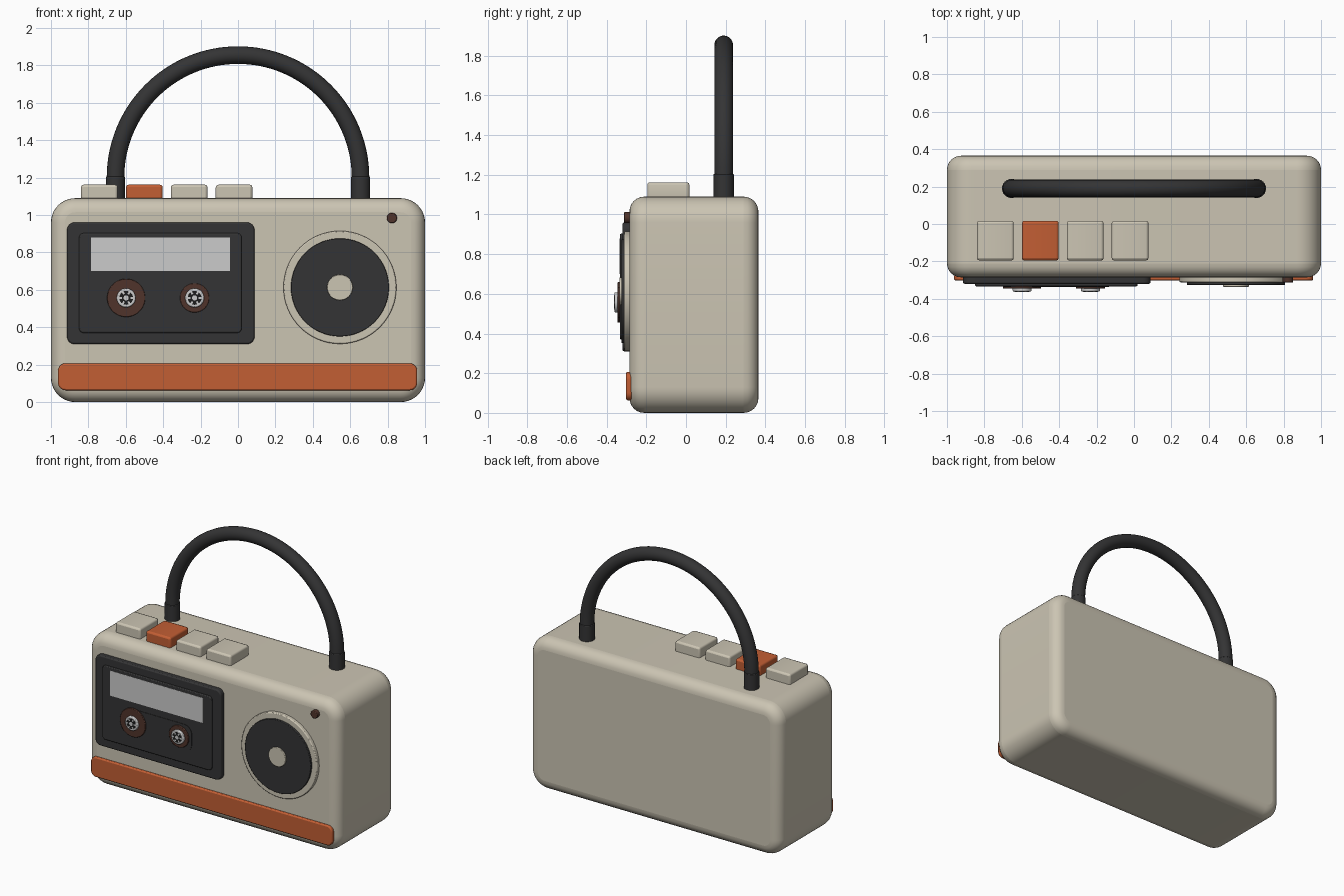
import bpy, bmesh, math
from mathutils import Matrix, Vector

if "Cube" in bpy.data.objects:
    bpy.data.objects.remove(bpy.data.objects["Cube"])


def material(name, rgb):
    m = bpy.data.materials.new(name)
    m.diffuse_color = (*rgb, 1)
    m.use_nodes = True
    m.node_tree.nodes["Principled BSDF"].inputs["Base Color"].default_value = m.diffuse_color
    return m


CREAM = material("cream", (0.60, 0.555, 0.45))
ORANGE = material("orange", (0.54, 0.112, 0.034))
DARK = material("charcoal", (0.034, 0.034, 0.035))
BLACK = material("black", (0.012, 0.012, 0.012))
BROWN = material("brown", (0.08, 0.034, 0.024))
GREY = material("light_grey", (0.60, 0.60, 0.60))


def finish(name, bm, mat, bevel=0, segs=2):
    bmesh.ops.recalc_face_normals(bm, faces=bm.faces)
    me = bpy.data.meshes.new(name)
    bm.to_mesh(me)
    bm.free()
    ob = bpy.data.objects.new(name, me)
    bpy.context.collection.objects.link(ob)
    me.materials.append(mat)
    if bevel:
        mod = ob.modifiers.new("Bevel", 'BEVEL')
        mod.width, mod.segments = bevel, segs
        mod.limit_method, mod.angle_limit = 'ANGLE', math.radians(60)
    bpy.ops.object.select_all(action='DESELECT')
    ob.select_set(True)
    bpy.context.view_layer.objects.active = ob
    bpy.ops.object.shade_smooth_by_angle(angle=math.radians(35))
    return ob


def prism(name, pts, y0, y1, mat, bevel=0, segs=2):
    """Extrude an (x, z) outline from y0 to y1."""
    bm = bmesh.new()
    face = bm.faces.new([bm.verts.new((x, y0, z)) for x, z in pts])
    ext = bmesh.ops.extrude_face_region(bm, geom=[face])
    verts = [v for v in ext["geom"] if isinstance(v, bmesh.types.BMVert)]
    bmesh.ops.translate(bm, verts=verts, vec=(0, y1 - y0, 0))
    return finish(name, bm, mat, bevel, segs)


def plate(name, x0, x1, z0, z1, y0, y1, r, mat, bevel=0, segs=2, n=8):
    """Rounded rectangle seen from the front."""
    corners = [(x1 - r, z1 - r), (x0 + r, z1 - r), (x0 + r, z0 + r), (x1 - r, z0 + r)]
    pts = []
    for q, (cx, cz) in enumerate(corners):
        for i in range(n + 1):
            a = math.pi / 2 * (q + i / n)
            pts.append((cx + r * math.cos(a), cz + r * math.sin(a)))
    return prism(name, pts, y0, y1, mat, bevel, segs)


def disc(name, x, z, r, y0, y1, mat, bevel=0, n=48):
    pts = [(x + r * math.cos(2 * math.pi * i / n), z + r * math.sin(2 * math.pi * i / n))
           for i in range(n)]
    return prism(name, pts, y0, y1, mat, bevel)


# Body and front strip
plate("body", -1, 1, 0, 1.09, -0.285, 0.365, 0.13, CREAM, 0.075, 6, 10)
plate("front_strip", -0.962, 0.958, 0.063, 0.207, -0.302, -0.272, 0.04, ORANGE, 0.008)

# Cassette door, raised panel and label
plate("cassette_door", -0.914, 0.088, 0.31, 0.96, -0.32, -0.27, 0.04, DARK, 0.008)
plate("door_panel", -0.85, 0.02, 0.37, 0.903, -0.333, -0.31, 0.025, DARK, 0.006)
plate("door_label", -0.786, -0.043, 0.70, 0.88, -0.3345, -0.33, 0.002, GREY)
plate("reel_window", -0.695, -0.134, 0.46, 0.652, -0.336, -0.33, 0.06, DARK)

# Tape reels with toothed hubs
for side, x, r in (("left", -0.598, 0.102), ("right", -0.232, 0.078)):
    z = 0.557
    disc(side + "_tape", x, z, r, -0.345, -0.33, BROWN, 0.003)
    disc(side + "_hub", x, z, 0.051, -0.361, -0.34, GREY, 0.006, 32)
    disc(side + "_hub_well", x, z, 0.037, -0.3625, -0.355, BLACK, 0, 24)
    disc(side + "_hub_centre", x, z, 0.014, -0.364, -0.356, GREY, 0, 16)
    for k in range(6):
        a = k * math.pi / 3
        u, v = Vector((math.cos(a), math.sin(a))), Vector((-math.sin(a), math.cos(a)))
        c = Vector((x, z))
        quad = [c + u * d + v * w for d, w in
                ((0.022, -0.005), (0.04, -0.005), (0.04, 0.005), (0.022, 0.005))]
        prism(f"{side}_hub_tooth_{k + 1}", quad, -0.364, -0.356, GREY)

# Speaker and indicator lamp
disc("speaker_ring", 0.545, 0.613, 0.302, -0.312, -0.27, CREAM, 0.006, 64)
disc("speaker_cone", 0.545, 0.613, 0.262, -0.326, -0.30, DARK, 0.003, 64)
disc("speaker_cap", 0.545, 0.613, 0.069, -0.336, -0.32, CREAM, 0.003, 40)
disc("indicator_lamp", 0.823, 0.984, 0.028, -0.313, -0.26, BROWN, 0.004, 12)

# Top buttons
for i in range(4):
    x = -0.741 + 0.24 * i
    plate(f"button_{i + 1}", x - 0.098, x + 0.098, 1.06, 1.162, -0.195, 0.017, 0.014,
          ORANGE if i == 1 else CREAM, 0.012, 2, 3)

# Handle: half-circle tube swept around its centre, with end sleeves
HX, HY, HZ, TR, N, S = 0.655, 0.19, 1.2, 0.047, 64, 20
bm = bmesh.new()
rings = []
for i in range(N + 1):
    a = math.pi * i / N
    ring = []
    for j in range(S):
        b = 2 * math.pi * j / S
        d = HX + TR * math.cos(b)
        ring.append(bm.verts.new((d * math.cos(a), HY + TR * math.sin(b), HZ + d * math.sin(a))))
    rings.append(ring)
for p, q in zip(rings, rings[1:]):
    for j in range(S):
        bm.faces.new((p[j], p[(j + 1) % S], q[(j + 1) % S], q[j]))
bm.faces.new(rings[0])
bm.faces.new(rings[-1])
finish("handle", bm, DARK)
for side, s in (("left", -1), ("right", 1)):
    bm = bmesh.new()
    bmesh.ops.create_cone(bm, cap_ends=True, segments=24, radius1=0.051, radius2=0.051,
                          depth=0.16, matrix=Matrix.Translation((s * HX, HY, 1.125)))
    finish(side + "_handle_sleeve", bm, DARK, 0.004)
